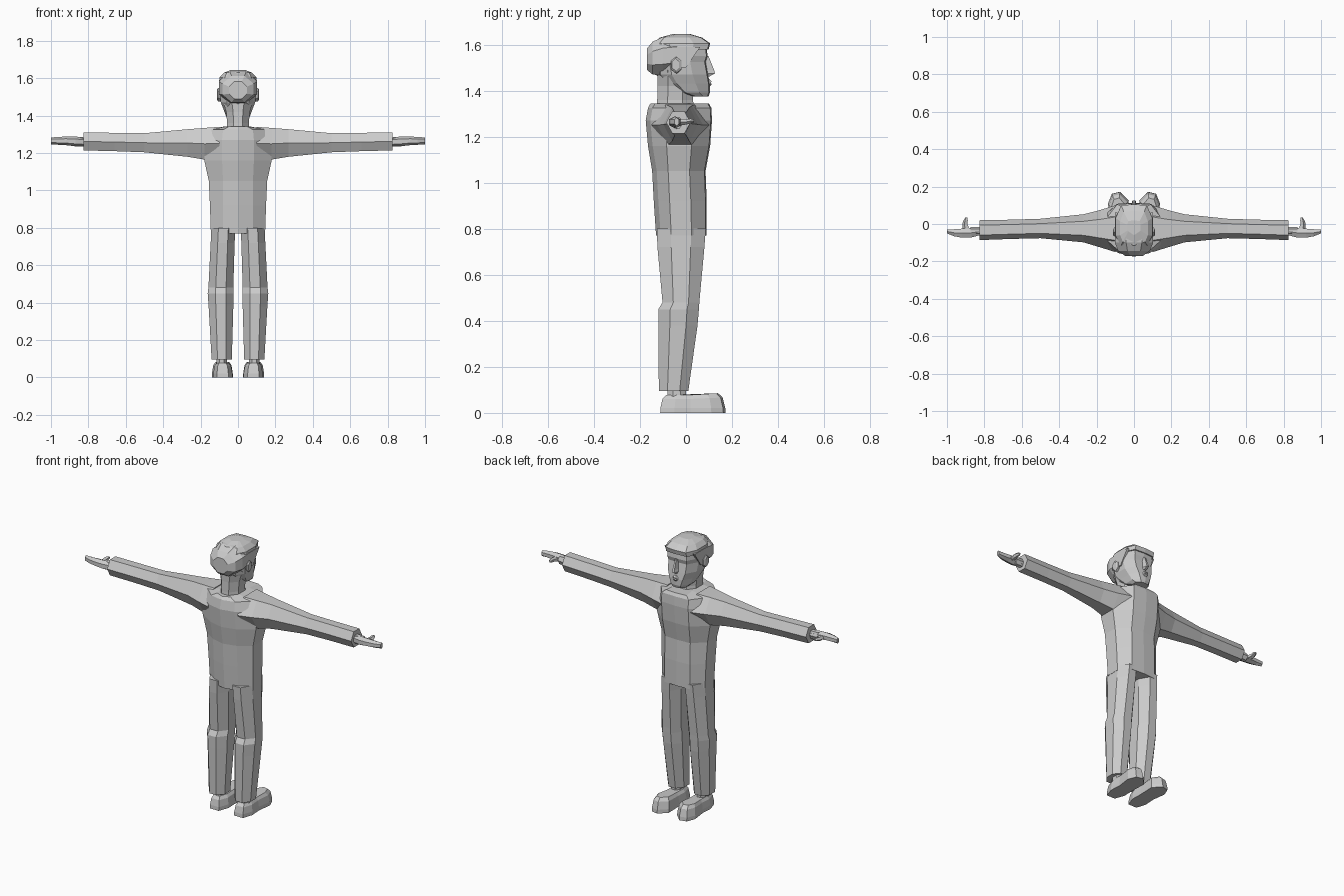
import bpy, bmesh, math

grey = bpy.data.materials.new("light grey")
grey.diffuse_color = (0.6, 0.6, 0.6, 1)


def loft(name, rings, mirror=False):
    """Skin closed rings of 3D points and cap both ends; optionally mirror across x."""
    bm = bmesh.new()
    rows = [[bm.verts.new(p) for p in r] for r in rings]
    n = len(rows[0])
    for a, b in zip(rows, rows[1:]):
        for i in range(n):
            bm.faces.new((a[i], a[(i + 1) % n], b[(i + 1) % n], b[i]))
    bm.faces.new(rows[0])
    bm.faces.new(rows[-1])
    bmesh.ops.recalc_face_normals(bm, faces=bm.faces)
    me = bpy.data.meshes.new(name)
    bm.to_mesh(me)
    bm.free()
    me.materials.append(grey)
    ob = bpy.data.objects.new(name, me)
    bpy.context.collection.objects.link(ob)
    if mirror:
        ob.modifiers.new("mirror", 'MIRROR')
    return ob


def ngon(n, u0, u1, v0, v1, turn=0.0):
    """Polygon fitted to the given extents."""
    pts = [(math.cos(2 * math.pi * (i + turn) / n), math.sin(2 * math.pi * (i + turn) / n))
           for i in range(n)]
    mu, mv = max(p[0] for p in pts), max(p[1] for p in pts)
    return [((u0 + u1) / 2 + p[0] / mu * (u1 - u0) / 2,
             (v0 + v1) / 2 + p[1] / mv * (v1 - v0) / 2) for p in pts]


def flat(z, pts):
    return [(x, y, z) for x, y in pts]


def across(x, pts):
    return [(x, y, z) for y, z in pts]


def body_ring(z, w, front, fw, back, bw, bulge=0.02):
    """Symmetric ring: broad front, side planes and a slightly peaked back."""
    d = front - back
    half = [(fw, front - 0.005), (w, front - 0.3 * d), (w, back + 0.3 * d), (bw, back + bulge)]
    return flat(z, [(0, front)] + half + [(0, back)] + [(-x, y) for x, y in reversed(half)])


# Torso: long top with an open hem
loft("torso", [body_ring(*r) for r in [
    (0.77, 0.145, 0.09, 0.085, -0.13, 0.08),
    (0.92, 0.150, 0.09, 0.085, -0.14, 0.08),
    (1.05, 0.156, 0.085, 0.085, -0.147, 0.08),
    (1.16, 0.180, 0.105, 0.09, -0.165, 0.085),
    (1.27, 0.180, 0.113, 0.09, -0.175, 0.085),
    (1.325, 0.150, 0.110, 0.09, -0.165, 0.08),
    (1.343, 0.060, 0.100, 0.07, -0.155, 0.045)]])

# Sleeves
loft("sleeve", [across(x, ngon(6, y0, y1, z0, z1)) for x, y0, y1, z0, z1 in [
    (0.10, -0.15, 0.10, 1.16, 1.340),
    (0.18, -0.125, 0.075, 1.165, 1.334),
    (0.27, -0.098, 0.052, 1.18, 1.327),
    (0.50, -0.076, 0.028, 1.204, 1.306),
    (0.66, -0.080, 0.023, 1.210, 1.308),
    (0.825, -0.086, 0.020, 1.214, 1.310)]], True)

# Hands: wrist, mitt of fingers, thumb
loft("wrist", [across(x, ngon(6, -0.06, -0.015, 1.236, 1.284)) for x in (0.80, 0.875)], True)
loft("hand", [across(x, ngon(6, y0, y1, z0, z1, 0.5)) for x, y0, y1, z0, z1 in [
    (0.825, -0.060, -0.020, 1.234, 1.284),
    (0.87, -0.072, -0.022, 1.236, 1.288),
    (0.92, -0.073, -0.025, 1.242, 1.288),
    (0.96, -0.066, -0.028, 1.244, 1.286),
    (1.00, -0.050, -0.030, 1.247, 1.283)]], True)
loft("thumb", [[(x, y, z) for x, z in ngon(5, x0, x1, z0, z1)] for y, x0, x1, z0, z1 in [
    (-0.035, 0.872, 0.915, 1.248, 1.276),
    (0.000, 0.888, 0.918, 1.252, 1.276),
    (0.020, 0.886, 0.912, 1.258, 1.278),
    (0.034, 0.890, 0.902, 1.262, 1.274)]], True)

# Trouser legs with a crease behind the knee
loft("trouser_leg", [flat(z, ngon(8, x0, x1, y0, y1, 0.5)) for z, x0, x1, y0, y1 in [
    (0.80, 0.014, 0.142, -0.127, 0.086),
    (0.72, 0.018, 0.146, -0.124, 0.080),
    (0.48, 0.025, 0.158, -0.102, 0.058),
    (0.45, 0.024, 0.162, -0.120, 0.056),
    (0.38, 0.025, 0.157, -0.120, 0.050),
    (0.095, 0.033, 0.141, -0.118, 0.010)]], True)
loft("ankle", [flat(z, ngon(8, 0.058, 0.115, -0.08, 0.0, 0.5)) for z in (0.05, 0.12)], True)

# Shoes: one outline, narrowed towards the top
sole = [(.052, -.112), (.112, -.112), (.132, -.05), (.127, .02), (.139, .11), (.118, .162),
        (.075, .172), (.028, .125), (.032, .02), (.030, -.05)]
loft("shoe", [[(0.085 + (x - 0.085) * sx, 0.01 + (y - 0.01) * sy, z + max(0, y) * lift)
               for x, y in sole]
              for z, sx, sy, lift in [(0, 1, 1, 0), (0.022, 1, 0.99, 0),
                                      (0.06, 0.88, 0.92, 0.04), (0.077, 0.66, 0.80, 0.05)]], True)

# Neck and head
loft("neck", [flat(z, ngon(8, -w, w, b, f, 0.5)) for z, w, b, f in [
    (1.30, 0.064, -0.13, 0.04), (1.36, 0.058, -0.125, 0.03), (1.42, 0.063, -0.123, 0.03),
    (1.49, 0.085, -0.125, 0.03)]])
loft("head", [body_ring(*r) for r in [
    (1.375, 0.046, 0.098, 0.026, 0.015, 0.03),
    (1.392, 0.062, 0.104, 0.032, -0.05, 0.04),
    (1.43, 0.076, 0.103, 0.045, -0.10, 0.05),
    (1.47, 0.092, 0.096, 0.058, -0.13, 0.06),
    (1.525, 0.097, 0.086, 0.062, -0.14, 0.06),
    (1.55, 0.098, 0.094, 0.065, -0.14, 0.06),
    (1.60, 0.096, 0.088, 0.062, -0.14, 0.06)]])

# Hair: crown with a fringe, plus a fuller back
loft("hair_crown", [body_ring(*r) for r in [
    (1.578, 0.101, 0.098, 0.070, -0.135, 0.07),
    (1.605, 0.098, 0.105, 0.068, -0.135, 0.07),
    (1.630, 0.074, 0.070, 0.055, -0.115, 0.06),
    (1.645, 0.036, 0.020, 0.030, -0.060, 0.03)]])
loft("hair_back", [[(x, y, z) for x, z in ngon(8, -w, w, z0, z1, 0.5)] for y, w, z0, z1 in [
    (-0.04, 0.102, 1.475, 1.638),
    (-0.10, 0.102, 1.465, 1.634),
    (-0.145, 0.084, 1.470, 1.612),
    (-0.170, 0.048, 1.490, 1.582)]])
loft("sideburn", [[(x, y, z) for x in (0.088, 0.102) for y, z in
                   ([(-0.05, z0), (y1, z0)] if x < 0.1 else [(y1, z0), (-0.05, z0)])]
                  for z0, z in [(1.50, 0), (1.59, 0)] for y1 in [0.0 if z0 < 1.55 else 0.062]], True)

# Ears
loft("ear", [[(x, y, z) for y, z in ngon(6, y0, y1, z0, z1, 0.5)] for x, y0, y1, z0, z1 in [
    (0.088, -0.055, -0.020, 1.475, 1.545), (0.106, -0.066, -0.020, 1.475, 1.547),
    (0.112, -0.060, -0.030, 1.485, 1.540)]], True)

# Nose and lips
loft("nose", [flat(z, [(-w, 0.07), (w, 0.07), (w * 0.4, f), (-w * 0.4, f)]) for z, w, f in [
    (1.462, 0.017, 0.103), (1.475, 0.021, 0.126), (1.49, 0.016, 0.122), (1.55, 0.010, 0.098)]])
loft("lips", [flat(z, [(-w, 0.08), (w, 0.08), (w * 0.4, f), (-w * 0.4, f)]) for z, w, f in [
    (1.418, 0.018, 0.104), (1.428, 0.028, 0.112), (1.434, 0.030, 0.108), (1.440, 0.026, 0.112),
    (1.450, 0.014, 0.102)]])
